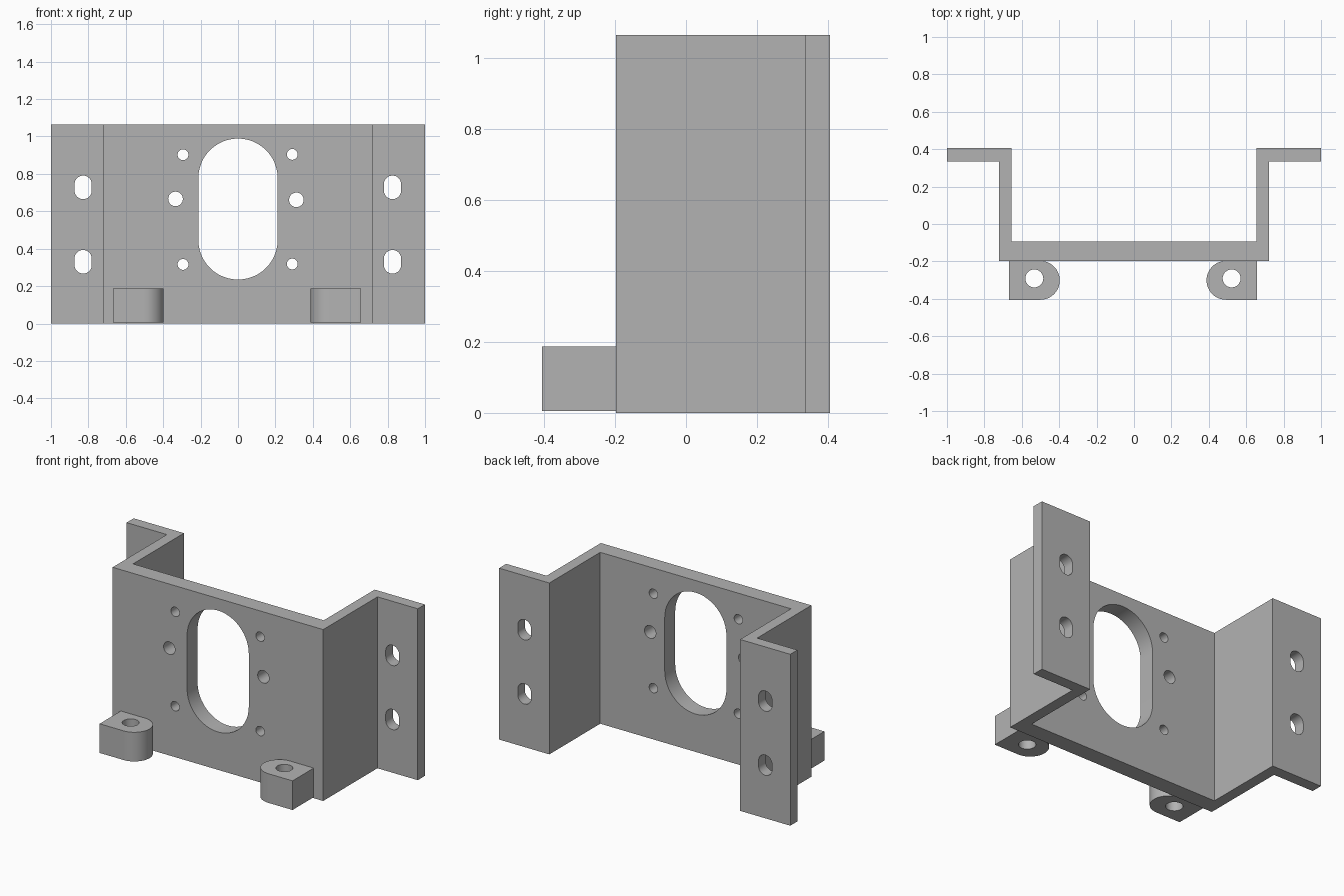
import bpy
import math
from mathutils import Matrix

cube = bpy.data.objects.get("Cube")
if cube:
    bpy.data.objects.remove(cube)

HEIGHT = 1.064
FRONT = -0.197

grey = bpy.data.materials.new("plain grey")
grey.use_nodes = True
grey.diffuse_color = (0.45, 0.45, 0.45, 1)
grey.node_tree.nodes["Principled BSDF"].inputs["Base Color"].default_value = grey.diffuse_color


def prism(name, outline, low, high):
    """Extrude an xy outline from z = low to z = high."""
    n = len(outline)
    verts = [(x, y, z) for z in (low, high) for x, y in outline]
    faces = [list(range(n))[::-1], list(range(n, 2 * n))]
    faces += [(i, (i + 1) % n, (i + 1) % n + n, i + n) for i in range(n)]
    mesh = bpy.data.meshes.new(name)
    mesh.from_pydata(verts, [], faces)
    mesh.materials.append(grey)
    obj = bpy.data.objects.new(name, mesh)
    bpy.context.collection.objects.link(obj)
    return obj


def slot(cx, cy, radius, half_height, steps=24):
    """Outline of a round-ended slot; a circle when half_height == radius."""
    straight = half_height - radius
    points = []
    for end in (0, 1):
        count = steps + 1 if straight > 0 else steps
        for i in range(count):
            a = math.pi * (end + i / steps)
            shift = straight if end == 0 else -straight
            points.append((cx + radius * math.cos(a), cy + shift + radius * math.sin(a)))
    return points


def cut(target, cutter):
    cutter.hide_render = True
    mod = target.modifiers.new("hole", 'BOOLEAN')
    mod.operation = 'DIFFERENCE'
    mod.solver = 'EXACT'
    mod.object = cutter
    activate(target)
    bpy.ops.object.modifier_apply(modifier=mod.name)
    bpy.data.objects.remove(cutter)


def activate(obj):
    bpy.context.view_layer.update()
    for other in bpy.context.selected_objects:
        other.select_set(False)
    obj.select_set(True)
    bpy.context.view_layer.objects.active = obj


def finish(obj):
    activate(obj)
    bpy.ops.object.shade_smooth_by_angle(angle=math.radians(30))


def cut_from_front(target, outline, near, far):
    """Cut an xz outline through the target between two y positions."""
    cutter = prism("hole_cutter", outline, -far, -near)
    cutter.data.transform(Matrix.Rotation(math.pi / 2, 4, 'X'))
    cut(target, cutter)


# Bent sheet bracket: one half of the profile, mirrored to the other side
half = [(0.723, FRONT), (0.723, 0.335), (1, 0.335),
        (1, 0.405), (0.655, 0.405), (0.655, -0.094)]
bracket = prism("bracket", half + [(-x, y) for x, y in reversed(half)], 0, HEIGHT)

# Central opening and the small screw holes around it
cut_from_front(bracket, slot(0, 0.612, 0.212, 0.377), -0.3, 0.1)
for x, z, r in [(-0.294, 0.902, 0.029), (0.29, 0.904, 0.029),
                (-0.334, 0.666, 0.039), (0.312, 0.661, 0.039),
                (-0.294, 0.316, 0.029), (0.29, 0.318, 0.029)]:
    cut_from_front(bracket, slot(x, z, r, r), -0.3, 0.1)

# Mounting slots in the side flanges
for x in (-0.828, 0.826):
    for z in (0.33, 0.728):
        cut_from_front(bracket, slot(x, z, 0.046, 0.063), 0.2, 0.6)
finish(bracket)

# Lugs with one rounded end pointing inwards and an upright hole
LUG_R = 0.104
for name, side, outer, hole in [("right_lug", -1, 0.667, 0.533),
                                ("left_lug", 1, 0.658, 0.522)]:
    arc_x = outer - 0.27 + LUG_R
    outline = [(outer, FRONT)]
    for i in range(25):
        a = math.pi / 2 + math.pi * i / 24
        outline.append((arc_x + LUG_R * math.cos(a), FRONT - LUG_R + LUG_R * math.sin(a)))
    outline.append((outer, FRONT - 2 * LUG_R))
    outline = [(side * x, y) for x, y in outline]
    if side < 0:
        outline.reverse()
    lug = prism(name, outline, 0.006, 0.187)
    cut(lug, prism("hole_cutter", slot(side * hole, -0.291, 0.048, 0.048), -0.1, 0.3))
    finish(lug)
